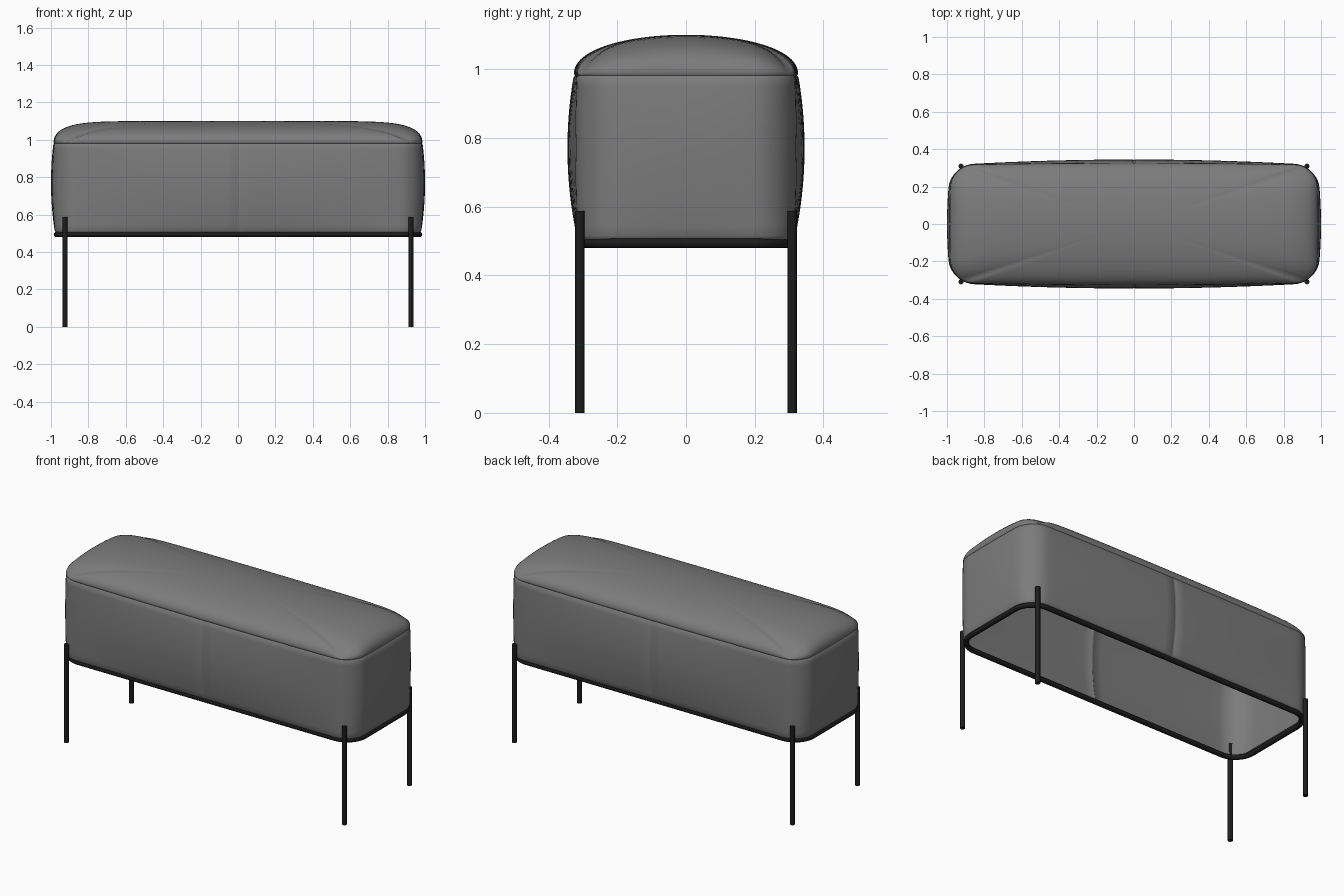
import bpy, bmesh, math

if "Cube" in bpy.data.objects:
    bpy.data.objects.remove(bpy.data.objects["Cube"])

def material(name, v):
    m = bpy.data.materials.new(name)
    m.diffuse_color = (v, v, v, 1)
    m.use_nodes = True
    m.node_tree.nodes["Principled BSDF"].inputs["Base Color"].default_value = m.diffuse_color
    return m

FABRIC = material("grey fabric", 0.2)
METAL = material("black metal", 0.012)

def outline(X, Y, R):
    """Rounded rectangle as a loop of points, dense enough to bulge."""
    q = [(X, (Y - R) * i / 6) for i in range(6)]
    q += [(X - R + R * math.cos(a), Y - R + R * math.sin(a))
          for a in (math.pi / 2 * i / 10 for i in range(11))]
    q += [((X - R) * (1 - i / 14), Y) for i in range(1, 14)]
    q += [(0.006, Y), (0, Y)]
    half = q + [(-x, y) for x, y in reversed(q[:-1])]
    return half + [(x, -y) for x, y in reversed(half[1:-1])]

def loft(name, loops, mat, closed=False, cap_point=None):
    """Skin a stack of equal loops with quads."""
    bm = bmesh.new()
    rows = [[bm.verts.new(p) for p in lp] for lp in loops]
    n = len(rows[0])
    pairs = list(zip(rows, rows[1:])) + ([(rows[-1], rows[0])] if closed else [])
    for a, b in pairs:
        for i in range(n):
            j = (i + 1) % n
            bm.faces.new((a[i], a[j], b[j], b[i]))
    if cap_point:
        c = bm.verts.new(cap_point)
        for i in range(n):
            bm.faces.new((rows[-1][i], rows[-1][(i + 1) % n], c))
    for f in bm.faces:
        f.smooth = True
    if closed:
        bmesh.ops.recalc_face_normals(bm, faces=bm.faces)
    me = bpy.data.meshes.new(name)
    bm.to_mesh(me)
    bm.free()
    me.materials.append(mat)
    ob = bpy.data.objects.new(name, me)
    bpy.context.collection.objects.link(ob)
    return ob

BX, BY, BR = 0.978, 0.315, 0.12

def body_loop(z, inset=0.0, seam=0.0):
    """Plan outline at height z with softly bulging sides."""
    b = max(0, 1 - ((z - 0.77) / 0.27) ** 2)
    pts = []
    for x, y in outline(BX - inset, BY - inset, BR - inset):
        px = x + math.copysign(0.022 * b * max(0, 1 - (y / BY) ** 2), x) * (abs(x) > BX - BR)
        py = y + math.copysign(0.030 * b * max(0, 1 - (x / BX) ** 2), y) * (abs(y) > BY - BR)
        if abs(x) < 0.001:                      # centre seam groove
            py -= math.copysign(seam, y)
        pts.append((px, py, z))
    return pts

# Side panels: open underneath, hem curled in, one vertical seam front and back
sides = [body_loop(0.500, 0.03), body_loop(0.500, 0.012), body_loop(0.506, 0.004)]
sides += [body_loop(0.515 + 0.462 * i / 16, 0, 0.004) for i in range(17)]
sides += [body_loop(0.981, 0.004)]
loft("side_panels", sides, FABRIC)

# Domed top cushion, flatter along the length than across
RIM, RISE = 0.985, 0.115
rim = body_loop(RIM)
dome = [body_loop(0.981, 0.004), rim]
N = 28
for k in range(1, N):
    s = math.sin(math.pi / 2 * (1 - k / N))
    lp = []
    for x, y, _ in rim:
        u, v = abs(x) / 0.987, abs(y) / 0.327
        m = max(u, v)
        u, v = s * u / m, s * v / m
        lp.append((x * s, y * s, RIM + RISE * ((1 - u ** 9) * (1 - v ** 2)) ** 0.45))
    dome.append(lp)
loft("top_cushion", dome, FABRIC, cap_point=(0, 0, RIM + RISE))

# Tubular base frame
T = 0.0145
frame = []
for k in range(12):
    a = math.tau * k / 12
    o = T * math.cos(a)
    frame.append([(x, y, 0.494 + T * math.sin(a))
                  for x, y in outline(0.971 + o, 0.299 + o, 0.118 + o)])
loft("base_frame", frame, METAL, closed=True)

# Four round legs
for sx, nx in ((-1, "left"), (1, "right")):
    for sy, ny in ((-1, "front"), (1, "back")):
        bpy.ops.mesh.primitive_cylinder_add(
            vertices=20, radius=0.0135, depth=0.588,
            location=(sx * 0.924, sy * 0.309, 0.294))
        leg = bpy.context.object
        leg.name = f"{ny}_{nx}_leg"
        leg.data.materials.append(METAL)
        bpy.ops.object.shade_smooth_by_angle(angle=math.radians(40))
